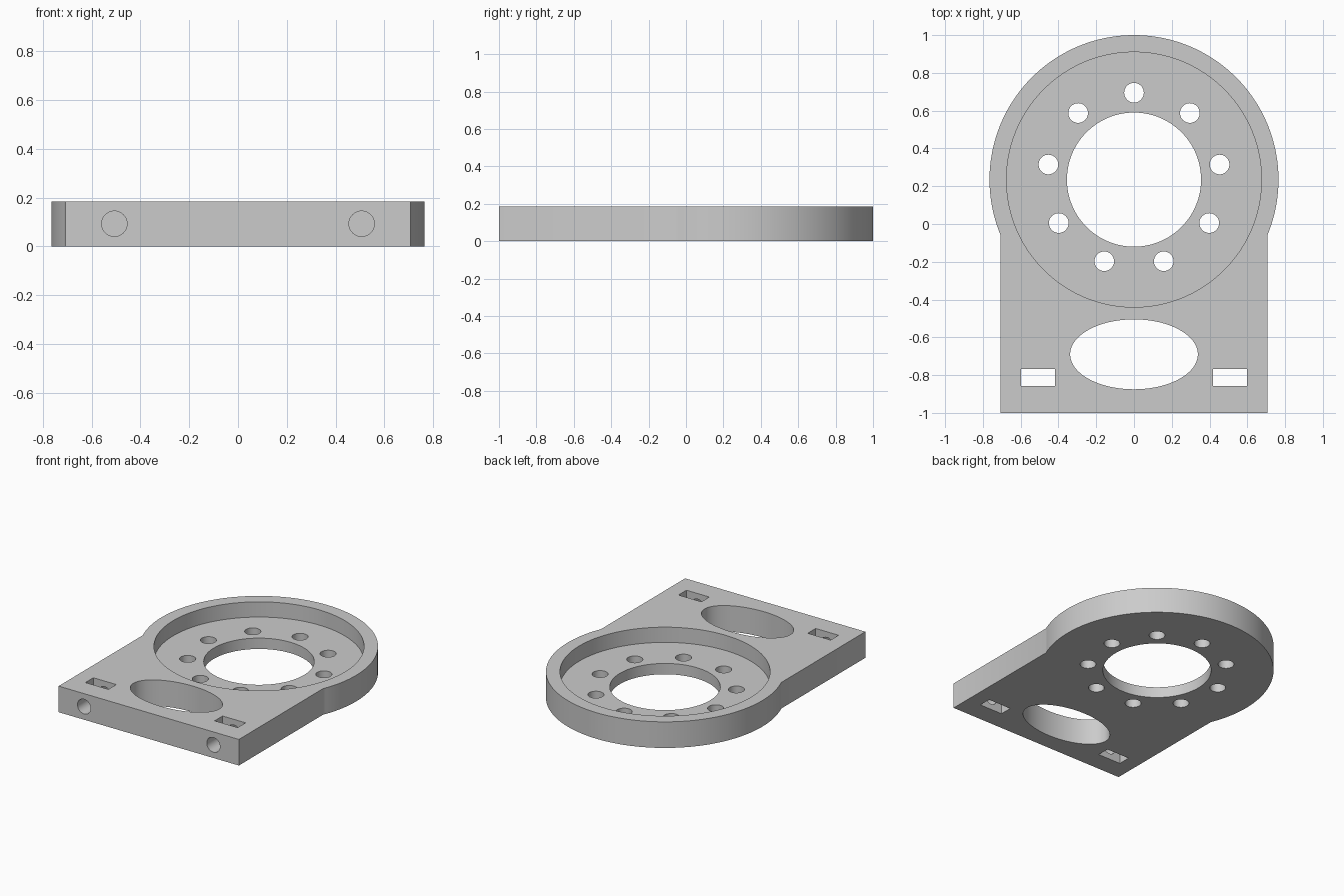
import bpy, bmesh, math

if "Cube" in bpy.data.objects:
    bpy.data.objects.remove(bpy.data.objects["Cube"])

H = 0.185            # plate thickness
CY = 0.235           # ring centre (y)
R_OUT, R_RECESS, R_BORE = 0.765, 0.675, 0.355
HALF_W = 0.707       # half width of the rectangular foot
FLOOR = 0.077        # recess floor height

grey = bpy.data.materials.new("plain grey")
grey.diffuse_color = (0.6, 0.6, 0.6, 1)
grey.use_nodes = True
grey.node_tree.nodes["Principled BSDF"].inputs["Base Color"].default_value = grey.diffuse_color


def ellipse(cx, cy, rx, ry, n):
    return [(cx + rx * math.cos(2 * math.pi * i / n),
             cy + ry * math.sin(2 * math.pi * i / n)) for i in range(n)]


def rect(x0, x1, y0, y1):
    return [(x0, y0), (x1, y0), (x1, y1), (x0, y1)]


def prism(name, outlines, z0, z1):
    """Extrude one or more counter-clockwise outlines from z0 to z1."""
    bm = bmesh.new()
    for pts in outlines:
        low = [bm.verts.new((x, y, z0)) for x, y in pts]
        top = [bm.verts.new((x, y, z1)) for x, y in pts]
        bm.faces.new(low[::-1])
        bm.faces.new(top)
        for i in range(len(pts)):
            j = (i + 1) % len(pts)
            bm.faces.new((low[i], low[j], top[j], top[i]))
    mesh = bpy.data.meshes.new(name)
    bm.to_mesh(mesh)
    bm.free()
    obj = bpy.data.objects.new(name, mesh)
    bpy.context.collection.objects.link(obj)
    mesh.materials.append(grey)
    return obj


# Plate: round ring body running into a rectangular foot
a0 = -math.acos(HALF_W / R_OUT)
a1 = math.pi - a0
N = 140
outline = [(R_OUT * math.cos(a0 + (a1 - a0) * i / N),
            CY + R_OUT * math.sin(a0 + (a1 - a0) * i / N)) for i in range(N + 1)]
outline += [(-HALF_W, -1), (HALF_W, -1)]
plate = prism("mounting_plate", [outline], 0, H)

# Cutters: bearing recess, bore with bolt circle, oval window, nut slots
bolts = []
for k in range(9):
    a = math.pi / 2 + k * 2 * math.pi / 9
    bolts.append(ellipse(0.46 * math.cos(a), CY + 0.46 * math.sin(a), 0.052, 0.052, 40))
cutters = [
    prism("recess_cutter", [ellipse(0, CY, R_RECESS, R_RECESS, 160)], FLOOR, 0.4),
    prism("bore_and_bolt_cutter", [ellipse(0, CY, R_BORE, R_BORE, 128)] + bolts, -0.2, 0.4),
    prism("oval_window_cutter", [ellipse(0, -0.69, 0.338, 0.185, 112)], -0.2, 0.4),
    prism("nut_slot_cutter", [rect(-0.597, -0.417, -0.857, -0.768),
                              rect(0.417, 0.597, -0.857, -0.768)], -0.2, 0.4),
]
# Screw holes bored in from the front edge, past the nut slots
screws = prism("screw_hole_cutter",
               [ellipse(s * 0.507, 0, 0.052, 0.052, 40) for s in (-1, 1)], -0.4, 0.0)
screws.rotation_euler = (-math.pi / 2, 0, 0)
screws.location = (0, -0.64, 0.093)
cutters.append(screws)

for c in cutters:
    c.hide_render = True
    mod = plate.modifiers.new(c.name, 'BOOLEAN')
    mod.operation = 'DIFFERENCE'
    mod.solver = 'EXACT'
    mod.object = c

# Bake the cuts and remove the helpers
bpy.context.view_layer.update()
deps = bpy.context.evaluated_depsgraph_get()
result = bpy.data.meshes.new_from_object(plate.evaluated_get(deps))
plate.modifiers.clear()
plate.data = result
for c in cutters:
    bpy.data.objects.remove(c)

# Smooth round walls, crisp edges
bpy.ops.object.select_all(action='DESELECT')
plate.select_set(True)
bpy.context.view_layer.objects.active = plate
bpy.ops.object.shade_smooth_by_angle(angle=math.radians(25))
